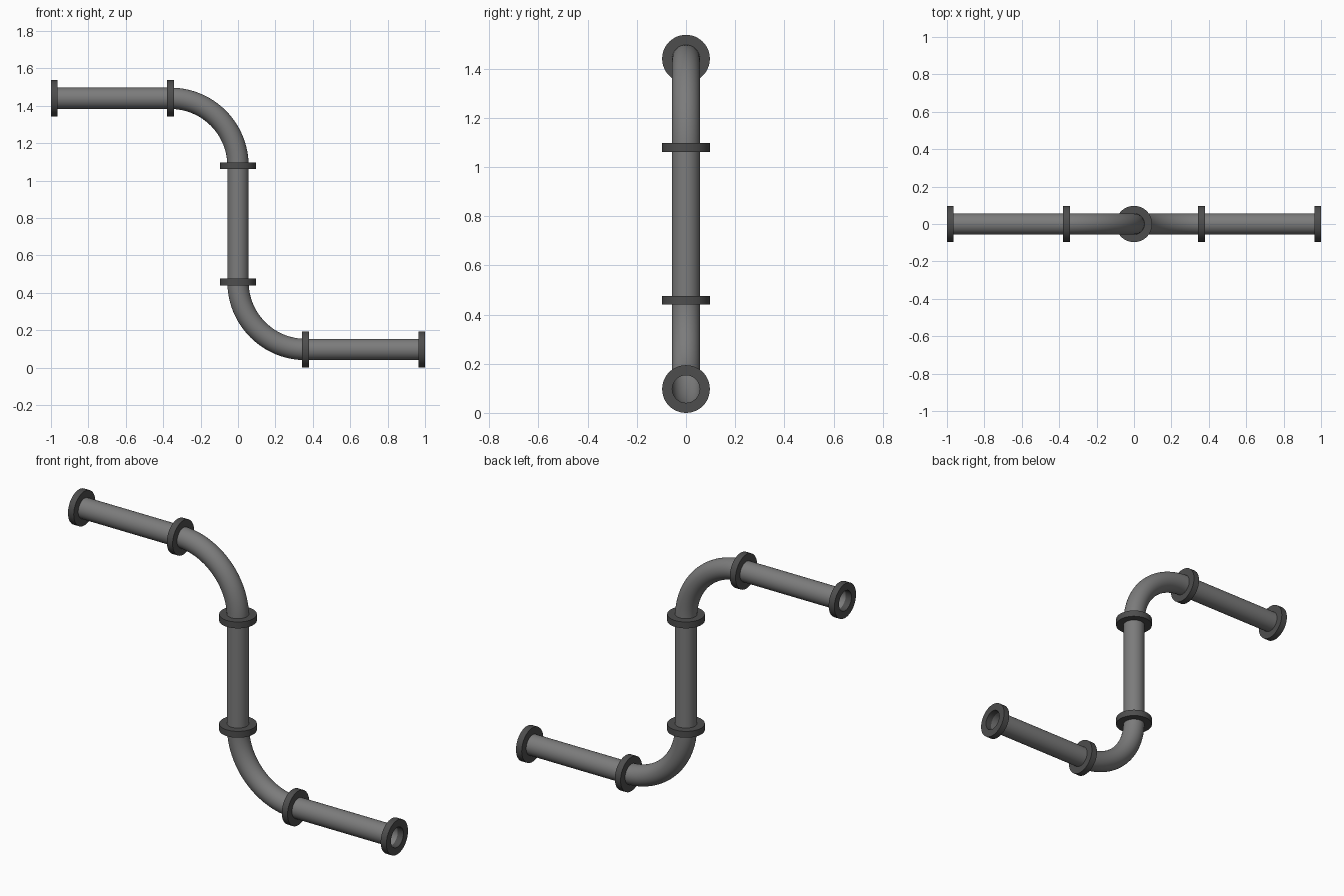
import bpy, bmesh, math
from mathutils import Vector

if "Cube" in bpy.data.objects:
    bpy.data.objects.remove(bpy.data.objects["Cube"])

R_PIPE, R_FLANGE, R_BORE = 0.057, 0.097, 0.056
THICK, BEND = 0.036, 0.361
Z_LOW, Z_HIGH = 0.097, 1.44
X_END = 1 - THICK / 2
SIDES = 48


def material(name, v):
    m = bpy.data.materials.new(name)
    m.diffuse_color = (v, v, v, 1)
    m.use_nodes = True
    m.node_tree.nodes["Principled BSDF"].inputs["Base Color"].default_value = m.diffuse_color
    return m


pipe_mat = material("pipe_grey", 0.2)
flange_mat = material("flange_dark_grey", 0.075)


def ring_loft(name, rings, mat, closed=False):
    """Skin a list of (centre, axis, radius) circles; all axes lie in the XZ plane."""
    bm = bmesh.new()
    loops = []
    for centre, axis, radius in rings:
        u = Vector((0, 1, 0))
        w = Vector(axis).normalized().cross(u)
        loops.append([bm.verts.new(Vector(centre) + radius * (math.cos(a) * u + math.sin(a) * w))
                      for a in (2 * math.pi * i / SIDES for i in range(SIDES))])
    pairs = list(zip(loops, loops[1:]))
    if closed:
        pairs.append((loops[-1], loops[0]))
    for a, b in pairs:
        for i in range(SIDES):
            j = (i + 1) % SIDES
            bm.faces.new((a[i], a[j], b[j], b[i]))
    mesh = bpy.data.meshes.new(name)
    bm.to_mesh(mesh)
    bm.free()
    mesh.materials.append(mat)
    ob = bpy.data.objects.new(name, mesh)
    bpy.context.collection.objects.link(ob)
    bpy.context.view_layer.objects.active = ob
    bpy.ops.object.select_all(action='DESELECT')
    ob.select_set(True)
    bpy.ops.object.shade_smooth_by_angle(angle=math.radians(35))
    return ob


def straight(name, a, b):
    axis = Vector(b) - Vector(a)
    ring_loft(name, [(a, axis, R_PIPE), (b, axis, R_PIPE)], pipe_mat)


def elbow(name, centre, start):
    """Quarter bend around centre, swept counter-clockwise in XZ from the start angle."""
    rings = []
    for k in range(25):
        t = math.radians(start + 90 * k / 24)
        c, s = math.cos(t), math.sin(t)
        rings.append((Vector(centre) + BEND * Vector((c, 0, s)), (-s, 0, c), R_PIPE))
    ring_loft(name, rings, pipe_mat)


def flange(name, centre, axis):
    h = Vector(axis) * THICK / 2
    c = Vector(centre)
    ring_loft(name, [(c - h, axis, R_BORE), (c - h, axis, R_FLANGE),
                     (c + h, axis, R_FLANGE), (c + h, axis, R_BORE)], flange_mat, closed=True)


# Straight runs
straight("upper_pipe", (-X_END, 0, Z_HIGH), (-BEND, 0, Z_HIGH))
straight("riser_pipe", (0, 0, Z_LOW + BEND), (0, 0, Z_HIGH - BEND))
straight("lower_pipe", (BEND, 0, Z_LOW), (X_END, 0, Z_LOW))

# Quarter bends
elbow("upper_elbow", (-BEND, 0, Z_HIGH - BEND), 0)
elbow("lower_elbow", (BEND, 0, Z_LOW + BEND), 180)

# Flanges at every joint and open end
for label, sign, z in (("upper", -1, Z_HIGH), ("lower", 1, Z_LOW)):
    flange(label + "_end_flange", (sign * X_END, 0, z), (1, 0, 0))
    flange(label + "_run_flange", (sign * BEND, 0, z), (1, 0, 0))
    flange(label + "_riser_flange", (0, 0, z + sign * BEND), (0, 0, 1))

# Make normals face outward on the closed flanges and the open tubes
for ob in bpy.context.collection.objects:
    bm = bmesh.new()
    bm.from_mesh(ob.data)
    bmesh.ops.recalc_face_normals(bm, faces=bm.faces)
    bm.to_mesh(ob.data)
    bm.free()
